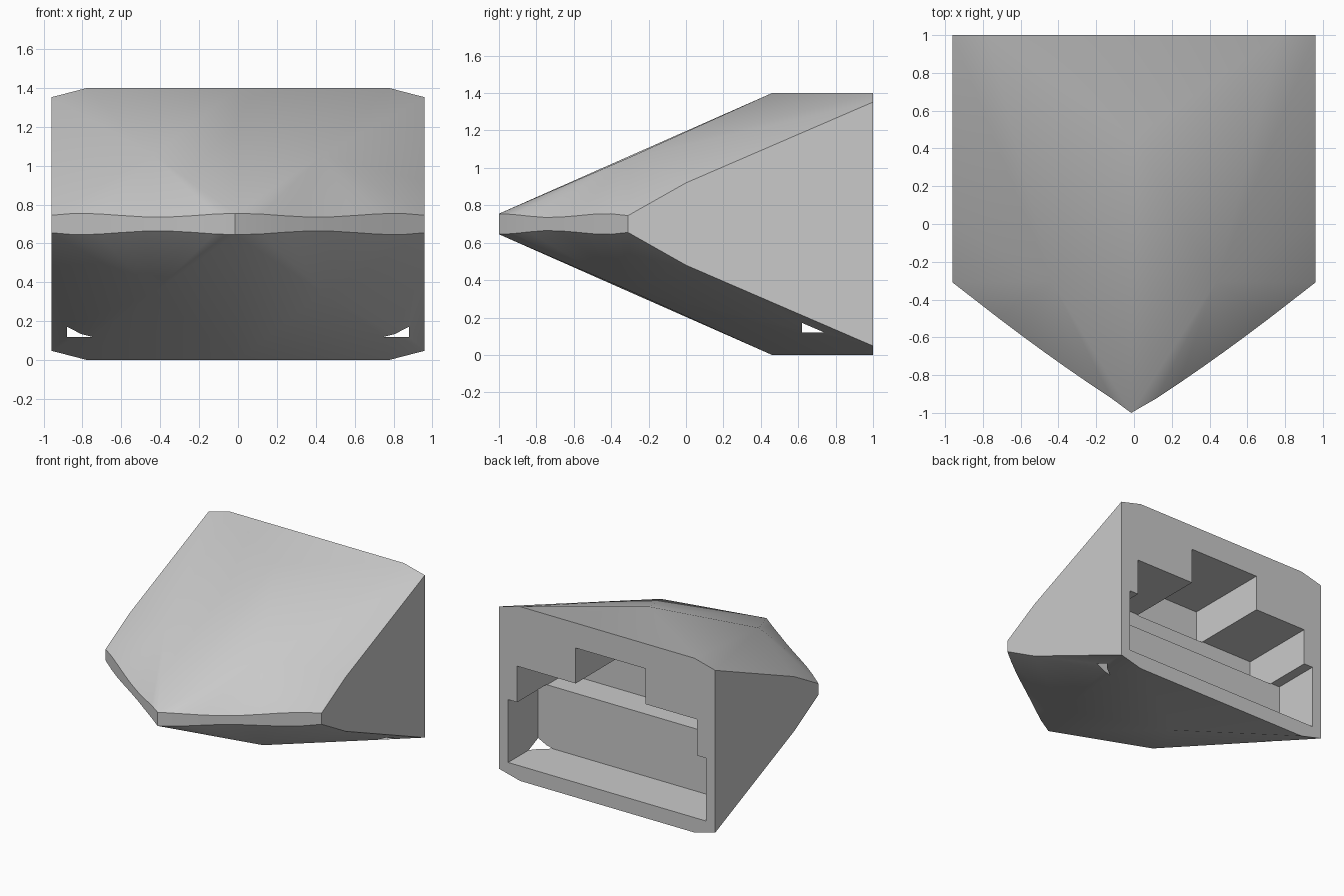
import bpy, bmesh, math

if "Cube" in bpy.data.objects:
    bpy.data.objects.remove(bpy.data.objects["Cube"], do_unlink=True)

MID_Z = 0.70

# Single hull colour
hull_grey = bpy.data.materials.new("hull_grey")
hull_grey.use_nodes = True
grey = (0.59, 0.59, 0.59, 1)
hull_grey.diffuse_color = grey
hull_grey.node_tree.nodes["Principled BSDF"].inputs["Base Color"].default_value = grey


def make_object(name, bm):
    bmesh.ops.recalc_face_normals(bm, faces=bm.faces)
    mesh = bpy.data.meshes.new(name)
    bm.to_mesh(mesh)
    bm.free()
    mesh.materials.append(hull_grey)
    obj = bpy.data.objects.new(name, mesh)
    bpy.context.collection.objects.link(obj)
    return obj


# Key points of one upper quarter of the hull
TIP = (-0.015, -1, 0.755)
RIDGE = (0, 0.46, 1.40)
CROWN = (0.436, -0.304, 1.055)
ROOF_CORNER = (0.775, 1, 1.40)
BACK_CORNER = (0.96, 1, 1.352)
SIDE_KINK = (0.96, 0, 0.92)


def rim_point(x):
    """Wavy upper edge of the bow band."""
    return (x, -1 + 0.635 * x + 0.09 * x * x,
            0.745 + 0.01 * math.cos(2 * math.pi * x / 0.82))


RIM = [rim_point(0.96 * i / 8) for i in range(1, 8)] + [(0.96, -0.31, 0.745)]

# Faceted wedge hull: four mirrored quarters, closed by band, sides and back
bm = bmesh.new()


def face(points, side=1, level=1):
    bm.faces.new([bm.verts.new((side * x if x > 0 else x, y,
                                MID_Z + level * (z - MID_Z)))
                  for x, y, z in points])


def flipped(points):
    return [(x, y, 2 * MID_Z - z) for x, y, z in reversed(points)]


bow = [TIP] + RIM
for side in (1, -1):
    for level in (1, -1):
        outline = bow + [SIDE_KINK, BACK_CORNER, ROOF_CORNER, RIDGE, TIP]
        for a, b in zip(outline, outline[1:]):
            face((CROWN, a, b), side, level)
    for a, b in zip(bow, bow[1:]):
        face([a, b] + flipped([a, b]), side)
    flank = [RIM[-1], SIDE_KINK, BACK_CORNER]
    face(flank + flipped(flank), side)

mirrored = [(-x, y, z) for x, y, z in (BACK_CORNER, ROOF_CORNER)]
back_top = mirrored + [ROOF_CORNER, BACK_CORNER]
face(back_top + flipped(back_top))
for level in (1, -1):
    face((RIDGE, ROOF_CORNER, mirrored[1]), 1, level)
bmesh.ops.remove_doubles(bm, verts=bm.verts, dist=0.0005)
hull = make_object("wedge_hull", bm)
bpy.context.view_layer.objects.active = hull
hull.select_set(True)

# Stepped bay in the back: centre x, half width, front y, bottom z, top z
bay_steps = [(0, 0.88, 0.62, 0.12, 0.625),
             (0, 0.80, 0.38, 0.62, 0.915),
             (-0.03, 0.31, 0.31, 0.91, 1.20)]
for centre, half, front, low, high in bay_steps:
    bm = bmesh.new()
    bmesh.ops.create_cube(bm, size=1)
    for v in bm.verts:
        v.co = (centre + half * 2 * v.co.x,
                front if v.co.y < 0 else 1.2,
                low if v.co.z < 0 else high)
    cutter = make_object("bay_cutter", bm)
    cutter.hide_render = True
    cut = hull.modifiers.new("bay", 'BOOLEAN')
    cut.operation = 'DIFFERENCE'
    cut.solver = 'EXACT'
    cut.object = cutter
    bpy.ops.object.modifier_apply(modifier=cut.name)
    bpy.data.objects.remove(cutter, do_unlink=True)

bpy.ops.object.shade_smooth_by_angle(angle=math.radians(32))
